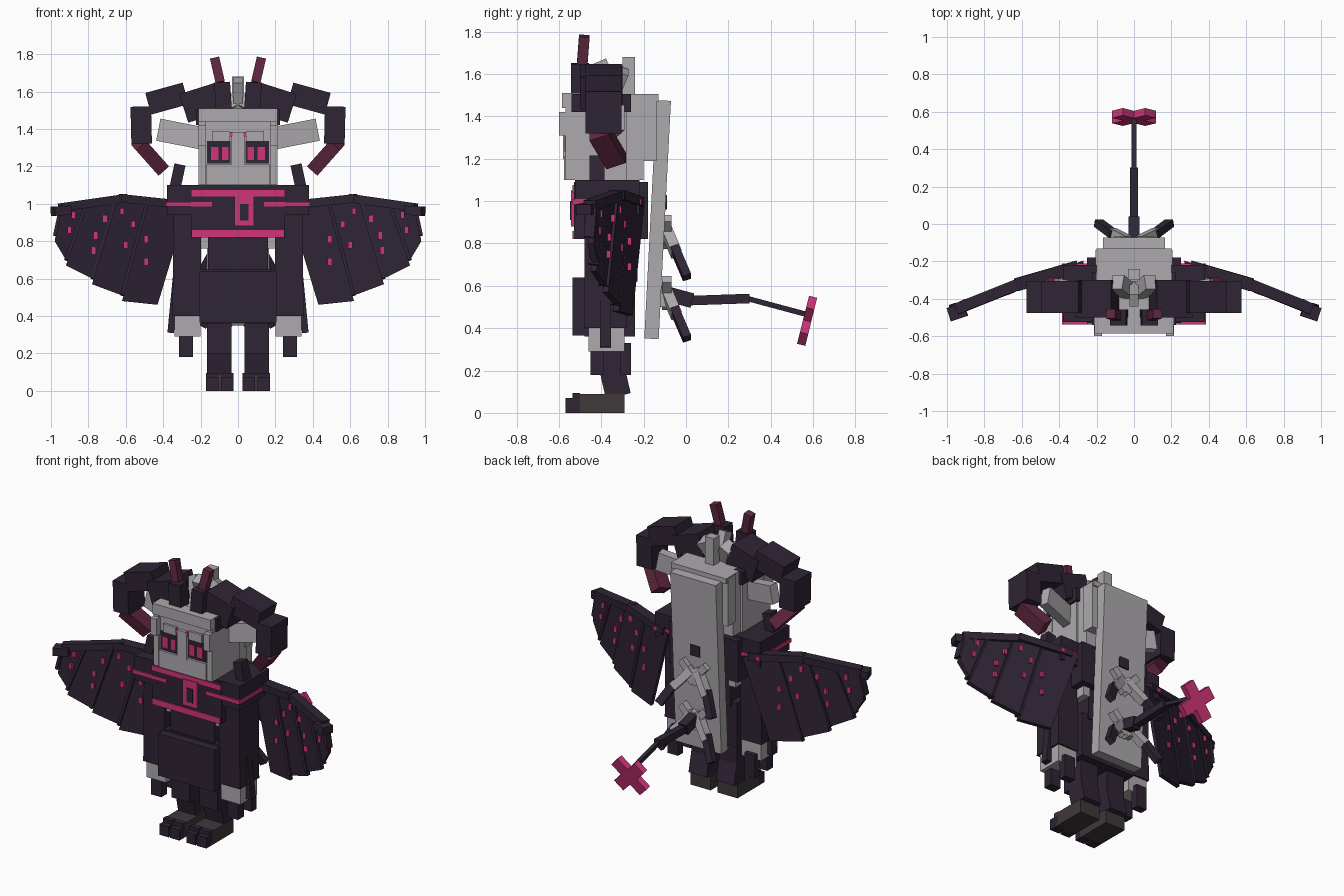
import bpy, bmesh, math
from mathutils import Vector, Matrix

if "Cube" in bpy.data.objects:
    bpy.data.objects.remove(bpy.data.objects["Cube"], do_unlink=True)


def material(name, r, g, b):
    m = bpy.data.materials.new(name)
    m.use_nodes = True
    m.diffuse_color = (r, g, b, 1)
    m.node_tree.nodes["Principled BSDF"].inputs["Base Color"].default_value = (r, g, b, 1)
    return m


DARK = material("dark plum", .029, .018, .036)
GREY = material("pale grey", .42, .40, .42)
PINK = material("hot pink", .63, .036, .19)
WINE = material("wine", .12, .021, .053)
SOOT = material("soot brown", .05, .04, .042)


def finish(name, bm, mat):
    bmesh.ops.recalc_face_normals(bm, faces=bm.faces)
    me = bpy.data.meshes.new(name)
    bm.to_mesh(me)
    bm.free()
    me.materials.append(mat)
    ob = bpy.data.objects.new(name, me)
    bpy.context.collection.objects.link(ob)
    return ob


def cuboid(name, mat, matrix):
    bm = bmesh.new()
    bmesh.ops.create_cube(bm, size=1, matrix=matrix)
    return finish(name, bm, mat)


def box(name, mat, x, y, z):
    """Upright box from its (low, high) ranges."""
    mid = Vector([sum(r) / 2 for r in (x, y, z)])
    size = [abs(r[1] - r[0]) for r in (x, y, z)]
    return cuboid(name, mat, Matrix.Translation(mid) @ Matrix.Diagonal((*size, 1)))


def beam(name, mat, p, q, w, d):
    """Square-ended bar from p to q, w wide and d deep."""
    p, q = Vector(p), Vector(q)
    az = (q - p).normalized()
    ref = Vector((0, 1, 0)) if abs(az.y) < .8 else Vector((0, 0, 1))
    ax = ref.cross(az).normalized()
    ay = az.cross(ax)
    rot = Matrix((ax, ay, az)).transposed().to_4x4()
    return cuboid(name, mat, Matrix.Translation((p + q) / 2) @ rot
                  @ Matrix.Diagonal((w, d, (q - p).length, 1)))


SIDES = (("left", 1), ("right", -1))


def boxes(name, mat, x, y, z):
    for side, s in SIDES:
        box(f"{name}_{side}", mat, (s * x[0], s * x[1]), y, z)


def beams(name, mat, p, q, w, d):
    for side, s in SIDES:
        beam(f"{name}_{side}", mat, (s * p[0], *p[1:]), (s * q[0], *q[1:]), w, d)


# Feet and legs
boxes("foot", SOOT, (.025, .17), (-.53, -.29), (0, .09))
for n, x in (("inner", (.025, .092)), ("outer", (.103, .17))):
    boxes(f"{n}_toe", DARK, x, (-.57, -.5), (0, .07))
    boxes(f"{n}_toe_top", DARK, x, (-.535, -.5), (.02, .095))
beams("shin", DARK, (.1, -.32, .08), (.1, -.365, .28), .13, .12)
boxes("thigh", DARK, (.035, .165), (-.45, -.29), (.2, .62))

# Robe: skirt, apron and waist
box("skirt", DARK, (-.2, .2), (-.48, -.24), (.36, .65))
box("apron", DARK, (-.205, .205), (-.535, -.48), (.365, .64))
box("waist", DARK, (-.16, .16), (-.47, -.23), (.62, .85))
boxes("waist_trim", GREY, (.155, .205), (-.46, -.22), (.76, .83))

# Chest and shoulders
box("chest", DARK, (-.25, .25), (-.53, -.18), (.82, 1.09))
box("shoulders", DARK, (-.38, .38), (-.525, -.22), (.94, 1.1))
box("collar_stripe", PINK, (-.25, .25), (-.537, -.5), (1.04, 1.075))
box("hem_stripe", PINK, (-.245, .245), (-.537, -.5), (.82, .86))
boxes("shoulder_stripe", PINK, (.14, .386), (-.537, -.5), (.985, 1.01))
boxes("shoulder_side_stripe", PINK, (.36, .386), (-.53, -.21), (.985, 1.01))
boxes("shoulder_back_stripe", PINK, (.2, .386), (-.23, -.212), (.985, 1.01))
beams("shoulder_spike", DARK, (.34, -.42, 1.07), (.31, -.42, 1.21), .06, .07)

# Square clasp with a dark centre
box("clasp", PINK, (-.02, .085), (-.543, -.53), (.88, 1.05))
box("clasp_centre", DARK, (.01, .055), (-.547, -.54), (.91, 1.0))

# Arms and hanging sleeves
beams("sleeve", DARK, (.27, -.38, 1.0), (.275, -.38, .4), .15, .2)
beams("sleeve_edge", DARK, (.33, -.38, .62), (.36, -.38, .31), .035, .05)
boxes("cuff", GREY, (.2, .34), (-.46, -.29), (.29, .41))
boxes("hand", DARK, (.24, .315), (-.45, -.39), (.18, .33))
boxes("thumb", DARK, (.24, .315), (-.31, -.26), (.18, .33))

# Head, muzzle, brow and locks
box("head", GREY, (-.2, .2), (-.56, -.2), (1.1, 1.5))
box("muzzle", GREY, (-.17, .17), (-.575, -.55), (1.1, 1.21))
box("nose_ridge", GREY, (-.035, .035), (-.58, -.55), (1.2, 1.38))
box("brow", GREY, (-.21, .21), (-.585, -.5), (1.44, 1.51))
boxes("front_lock", GREY, (.175, .212), (-.57, -.28), (1.1, 1.44))
boxes("cheek_lock", GREY, (.17, .215), (-.6, -.5), (1.31, 1.42))
boxes("fringe", GREY, (.045, .14), (-.575, -.55), (1.335, 1.39))
box("crown", GREY, (-.2, .2), (-.56, -.13), (1.47, 1.505))
box("back_hair", GREY, (-.205, .205), (-.22, -.14), (1.19, 1.5))

# Eyes, built as thin plates
boxes("eye_socket", DARK, (.04, .165), (-.567, -.559), (1.215, 1.335))
for n, x in (("inner", (.05, .085)), ("outer", (.105, .145))):
    boxes(f"{n}_eye", PINK, x, (-.573, -.565), (1.235, 1.305))
boxes("brow_mark", PINK, (.03, .045), (-.583, -.575), (1.36, 1.385))

# Ears
beams("ear", GREY, (.19, -.37, 1.35), (.42, -.32, 1.395), .12, .06)

# Curled side horns
boxes("horn_root", DARK, (.16, .225), (-.54, -.26), (1.42, 1.505))
beams("horn_base", DARK, (.1, -.4, 1.57), (.29, -.4, 1.51), .16, .2)
beams("horn_middle", DARK, (.28, -.39, 1.59), (.48, -.39, 1.535), .12, .17)
beams("horn_bend", DARK, (.52, -.39, 1.52), (.515, -.39, 1.32), .11, .17)
beams("horn_tip", WINE, (.53, -.41, 1.325), (.41, -.33, 1.19), .075, .1)

# Small upright horns and head tuft
beams("small_horn", DARK, (.075, -.5, 1.49), (.085, -.5, 1.65), .085, .085)
beams("small_horn_tip", WINE, (.095, -.49, 1.65), (.125, -.48, 1.78), .05, .05)
box("tuft", GREY, (-.032, .032), (-.3, -.24), (1.48, 1.68))
beams("side_tuft", GREY, (.03, -.36, 1.5), (.09, -.31, 1.62), .07, .08)
beam("front_tuft", GREY, (0, -.34, 1.5), (0, -.41, 1.66), .05, .07)

# Long flat hair down the back
beam("long_hair", GREY, (0, -.163, .35), (0, -.105, 1.475), .33, .068)

# Wings: a fan of stepped panels in a swept-forward plane
def wing_y(x):
    return -.22 - .35 * (x - .3)


tops = [(.27, .99), (.48, 1.03), (.65, 1.03), (.81, 1.0), (.95, .97)]
ends = [(.43, .46), (.62, .51), (.78, .6), (.92, .7), (.98, .83)]


def wing_panel(name, s, corners, y_shift, half):
    bm = bmesh.new()
    rings = [[bm.verts.new((s * x, wing_y(x) + y_shift + h, z)) for x, z in corners]
             for h in (-half, half)]
    for ring in rings:
        bm.faces.new(ring)
    for i in range(len(corners)):
        j = (i + 1) % len(corners)
        bm.faces.new((rings[0][i], rings[0][j], rings[1][j], rings[1][i]))
    finish(name, bm, DARK)


for side, s in SIDES:
    for i in range(4):
        (bx, bz), (cx, cz) = ends[i], ends[i + 1]
        # each lower edge stays nearly square to the panel, leaving a step
        corners = [tops[i], tops[i + 1], (cx, max(cz - .03, bz)), (bx, bz)]
        wing_panel(f"wing_panel_{i + 1}_{side}", s, corners, .008 * (i % 2), .014)
for i in range(4):
    (tx, tz), (ex, ez) = tops[i + 1], ends[i + 1]
    beams(f"wing_rib_{i + 1}", DARK, (tx, wing_y(tx), tz),
          (ex, wing_y(ex), ez), .018, .05)
beams("wing_arm_inner", DARK, (.3, -.23, .995), (.63, -.325, 1.03), .045, .07)
beams("wing_arm_outer", DARK, (.6, -.315, 1.03), (.95, -.455, .98), .045, .06)
beams("wing_claw", DARK, (.9, -.455, .965), (.99, -.485, .96), .05, .075)

# Wing spots, showing on both faces
spots = [(.56, .89), (.49, .81), (.71, .92), (.6, .78), (.49, .69),
         (.88, .94), (.9, .86), (.76, .83), (.62, .96), (.77, .75)]
for i, (x, z) in enumerate(spots):
    y = wing_y(x) + .004
    boxes(f"wing_spot_{i + 1}", PINK, (x - .011, x + .011), (y - .024, y + .024),
          (z - .018, z + .018))

# Bone bows on the back, grey with dark tips
box("upper_knot", DARK, (-.035, .035), (-.13, -.09), (.96, 1.03))
box("lower_knot", GREY, (-.06, .06), (-.17, -.07), (.5, .6))
for n, z in (("upper", .84), ("lower", .55)):
    beams(f"{n}_bone_top", GREY, (-.03, -.09, z - .05), (.09, -.09, z + .08), .045, .045)
    beams(f"{n}_bone_low", GREY, (.01, -.1, z + .04), (.12, -.045, z - .09), .05, .05)
    beams(f"{n}_bone_tip", DARK, (.11, -.055, z - .06), (.19, .005, z - .2), .05, .04)

# Tail with a crossed pink tip
beam("tail_base", DARK, (0, -.1, .565), (0, .03, .53), .06, .07)
beam("tail_middle", DARK, (0, .01, .53), (0, .3, .54), .045, .045)
beam("tail_end", DARK, (0, .29, .54), (0, .57, .465), .025, .025)
for n, turn in (("rising", 45), ("falling", -45)):
    cuboid(f"tail_tip_{n}", PINK, Matrix.Translation((0, .572, .435))
           @ Matrix.Rotation(math.radians(-14), 4, 'X')
           @ Matrix.Rotation(math.radians(turn), 4, 'Y')
           @ Matrix.Diagonal((.08, .04, .25, 1)))
